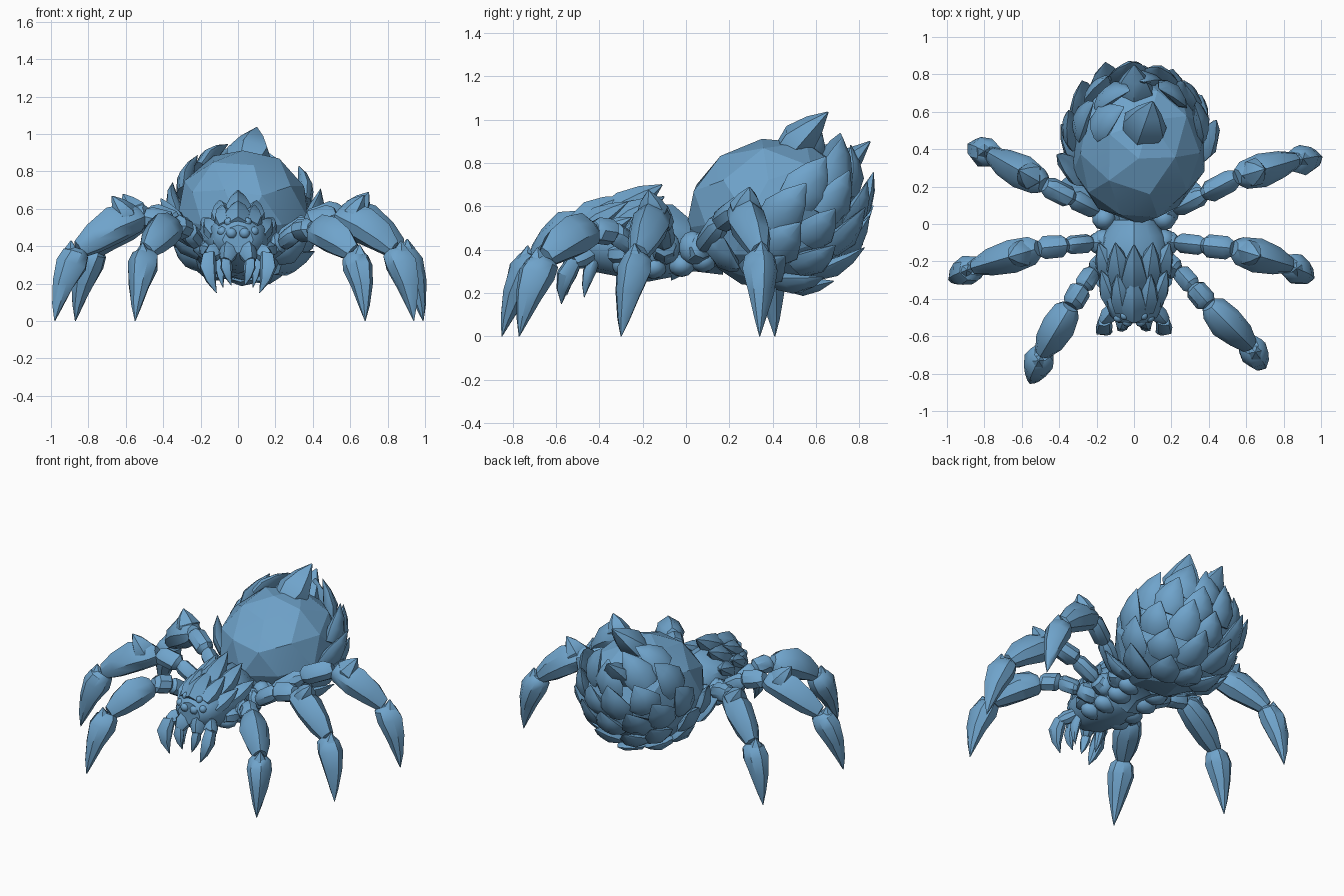
import bpy, bmesh, math, random
from mathutils import Vector as V, Matrix

random.seed(4)
if "Cube" in bpy.data.objects:
    bpy.data.objects.remove(bpy.data.objects["Cube"])

blue = bpy.data.materials.new("steel_blue")
blue.use_nodes = True
colour = (0.16, 0.37, 0.60, 1)
blue.diffuse_color = colour
blue.node_tree.nodes["Principled BSDF"].inputs["Base Color"].default_value = colour


def finish(bm, name, angle=36):
    bmesh.ops.recalc_face_normals(bm, faces=bm.faces)
    mesh = bpy.data.meshes.new(name)
    bm.to_mesh(mesh)
    bm.free()
    mesh.materials.append(blue)
    obj = bpy.data.objects.new(name, mesh)
    bpy.context.collection.objects.link(obj)
    bpy.ops.object.select_all(action="DESELECT")
    obj.select_set(True)
    bpy.context.view_layer.objects.active = obj
    bpy.ops.object.shade_smooth_by_angle(angle=math.radians(angle))
    return obj


def limb(bm, a, b, profile, up=(0, 0, 1), bend=0, flat=1, ridge=1.2, n=8, jitter=0.06):
    """Faceted tube from a to b; profile holds (position, radius) pairs."""
    a, b = V(a), V(b)
    d = (b - a).normalized()
    side = d.cross(V(up)).normalized()
    top = side.cross(d)
    rings = []
    for t, r in profile:
        centre = a.lerp(b, t) + top * bend * math.sin(math.pi * t)
        ring = []
        for i in range(n):
            ang = 2 * math.pi * i / n
            k = r * random.uniform(1 - jitter, 1 + jitter) * (ridge if i == 0 else 1)
            ring.append(bm.verts.new(centre + top * k * flat * math.cos(ang)
                                     + side * k * math.sin(ang)))
        rings.append(ring)
    for r0, r1 in zip(rings, rings[1:]):
        for i in range(n):
            j = (i + 1) % n
            bm.faces.new((r0[i], r0[j], r1[j], r1[i]))
    bm.faces.new(rings[0])
    bm.faces.new(rings[-1])


def ball(bm, pos, radius, scale=(1, 1, 1)):
    m = Matrix.Translation(pos) @ Matrix.Diagonal((*scale, 1))
    bmesh.ops.create_icosphere(bm, subdivisions=2, radius=radius, matrix=m)


def spike_profile(r):
    return [(0, r * 0.8), (0.35, r), (0.7, r * 0.6), (1, r * 0.04)]


# Abdomen core: faceted, slightly boxy egg
CENTRE, RADII = V((0.025, 0.405, 0.565)), V((0.36, 0.395, 0.35))
TILT = Matrix.Rotation(math.radians(9), 3, "X")


def shell(n):
    return CENTRE + TILT @ V([n[i] * RADII[i] for i in range(3)])


bm = bmesh.new()
bmesh.ops.create_icosphere(bm, subdivisions=2, radius=1)
for v in bm.verts:
    n = v.co.normalized()
    v.co = shell(n * random.uniform(0.99, 1.04))
finish(bm, "abdomen", 17)

# Broad overlapping scales wrapped around the back, sides and belly
POLE, BARE = V((0.08, 0.60, 0.80)).normalized(), V((0, -0.7, 0.7)).normalized()
E1 = POLE.cross(V((1, 0, 0))).normalized()
E2 = POLE.cross(E1)
bm = bmesh.new()
for row, polar in enumerate((34, 58, 82, 106, 130)):
    p = math.radians(polar)
    count = round(13 * math.sin(p))
    for i in range(count):
        az = 2 * math.pi * (i + 0.5 * (row % 2) + random.uniform(-0.12, 0.12)) / count
        n = POLE * math.cos(p) + (E1 * math.cos(az) + E2 * math.sin(az)) * math.sin(p)
        if n.dot(BARE) > 0.2:
            continue
        tangent = (POLE - n * POLE.dot(n)).normalized()
        out = (shell(n) - CENTRE).normalized()
        base = shell(n * 0.93) - tangent * 0.08
        size = random.uniform(0.21, 0.27)
        lift = 0.2 if n.z < -0.4 else 0.38
        limb(bm, base, base + (tangent + out * lift).normalized() * size,
             spike_profile(0.105), up=out, flat=0.38, ridge=1.25, bend=0.015)
# Tall crest thorn and rear thorns
limb(bm, (0.03, 0.46, 0.83), (0.10, 0.655, 1.035), spike_profile(0.13), flat=0.6, n=6)
limb(bm, (0.0, 0.62, 0.68), (0.0, 0.85, 0.90), spike_profile(0.12), flat=0.6, n=6)
finish(bm, "abdomen_scales", 45)

# Thorax, head and waist
bm = bmesh.new()
limb(bm, (0, -0.53, 0.435), (0, 0.02, 0.43),
     [(0, 0.08), (0.06, 0.12), (0.2, 0.155), (0.45, 0.175), (0.65, 0.19), (0.85, 0.17), (1, 0.11)],
     flat=0.92, ridge=1.1, n=12)
finish(bm, "thorax")
bm = bmesh.new()
limb(bm, (0, -0.08, 0.40), (0, 0.16, 0.42), [(0, 0.15), (0.4, 0.11), (1, 0.14)], ridge=1)
for s in (-1, 1):
    for y, z in ((-0.28, 0.33), (-0.15, 0.32), (-0.02, 0.33), (0.08, 0.35)):
        ball(bm, (s * 0.10, y, z), 0.07, (1.2, 0.9, 0.8))
    for y in (-0.22, -0.09, 0.03):
        ball(bm, (s * 0.16, y, 0.41), 0.065, (1, 1, 1.2))
finish(bm, "waist_and_hip_plates")

# Crown of broad thorns sweeping up and back over the thorax
bm = bmesh.new()
limb(bm, (0, -0.36, 0.53), (0, -0.11, 0.70), spike_profile(0.075), n=6)
limb(bm, (0, -0.49, 0.50), (0, -0.29, 0.645), spike_profile(0.075), n=6)
for s in (-1, 1):
    for a, b, r in (((0.07, -0.32, 0.51), (0.10, -0.10, 0.645), 0.075),
                    ((0.06, -0.46, 0.50), (0.09, -0.27, 0.62), 0.065),
                    ((0.12, -0.28, 0.45), (0.19, -0.10, 0.55), 0.07),
                    ((0.11, -0.42, 0.45), (0.175, -0.25, 0.55), 0.06),
                    ((0.13, -0.34, 0.38), (0.205, -0.21, 0.38), 0.06)):
        limb(bm, (s * a[0], a[1], a[2]), (s * b[0], b[1], b[2]),
             spike_profile(r), n=6, flat=0.8)
finish(bm, "thorax_thorns", 45)

# Eyes, jaws and fangs
bm = bmesh.new()
for s in (-1, 1):
    for x, y, z, r in ((0.035, -0.52, 0.47, 0.03), (0.085, -0.50, 0.48, 0.026),
                       (0.05, -0.49, 0.53, 0.024), (0.11, -0.47, 0.43, 0.026)):
        ball(bm, (s * x, y, z), r)
finish(bm, "eyes", 50)
bm = bmesh.new()
for s in (-1, 1):
    # Inner jaws
    limb(bm, (s * 0.04, -0.47, 0.42), (s * 0.065, -0.54, 0.32), [(0, 0.04), (0.6, 0.05), (1, 0.03)])
    limb(bm, (s * 0.065, -0.53, 0.34), (s * 0.035, -0.55, 0.19), spike_profile(0.032), up=(s, -1, 0), bend=0.012)
    # Outer pincers
    limb(bm, (s * 0.10, -0.44, 0.38), (s * 0.165, -0.52, 0.34), [(0, 0.035), (0.6, 0.045), (1, 0.03)])
    limb(bm, (s * 0.155, -0.51, 0.36), (s * 0.115, -0.575, 0.15), spike_profile(0.045), up=(s, -1, 0), bend=0.03)
    # Small rear fangs
    limb(bm, (s * 0.09, -0.42, 0.36), (s * 0.08, -0.47, 0.18), spike_profile(0.03), up=(s, -1, 0), bend=0.015)
finish(bm, "jaws_and_fangs")

# Legs: hip, thigh, knee, ankle, tip
HIP = [(0, 0.05), (0.4, 0.065), (0.85, 0.055), (1, 0.035)]
THIGH = [(0, 0.035), (0.08, 0.05), (0.42, 0.052), (0.5, 0.038),
         (0.58, 0.06), (0.9, 0.06), (1, 0.04)]
SHIN = [(0, 0.045), (0.1, 0.075), (0.4, 0.092), (0.75, 0.075), (1, 0.045)]
CLAW = [(0, 0.045), (0.06, 0.07), (0.22, 0.082), (0.5, 0.06), (0.8, 0.028), (1, 0.002)]
LEGS = {
    "left_front": ((0.14, -0.2, 0.38), (0.24, -0.25, 0.42), (0.40, -0.43, 0.49), (0.62, -0.65, 0.36), (0.68, -0.77, 0)),
    "left_middle": ((0.12, -0.1, 0.38), (0.23, -0.1, 0.43), (0.53, -0.13, 0.57), (0.83, -0.22, 0.38), (0.94, -0.30, 0)),
    "left_back": ((0.12, 0.02, 0.38), (0.22, 0.08, 0.42), (0.55, 0.25, 0.59), (0.86, 0.34, 0.39), (0.99, 0.34, 0)),
    "right_front": ((-0.14, -0.2, 0.38), (-0.22, -0.25, 0.42), (-0.34, -0.44, 0.51), (-0.49, -0.69, 0.37), (-0.55, -0.85, 0)),
    "right_middle": ((-0.12, -0.1, 0.38), (-0.23, -0.1, 0.43), (-0.51, -0.13, 0.56), (-0.85, -0.23, 0.38), (-0.98, -0.30, 0)),
    "right_back": ((-0.12, 0.02, 0.38), (-0.2, 0.07, 0.42), (-0.48, 0.21, 0.58), (-0.76, 0.37, 0.38), (-0.87, 0.41, 0)),
}
for name, points in LEGS.items():
    hip, thigh, knee, ankle, tip = map(V, points)
    bm = bmesh.new()
    limb(bm, hip, thigh, HIP)
    limb(bm, thigh, knee, THIGH, ridge=1.1, bend=0.02)
    finish(bm, name + "_thigh")
    bm = bmesh.new()
    limb(bm, knee, ankle, SHIN, bend=0.02)
    if "front" not in name:
        # Thorn rising from the shin
        mid = knee.lerp(ankle, 0.48)
        limb(bm, knee.lerp(ankle, 0.2), mid + V((0, 0, 0.195)), spike_profile(0.08), flat=0.8, n=6)
    finish(bm, name + "_shin")
    bm = bmesh.new()
    out = V((tip.x - knee.x, tip.y - knee.y, 0)).normalized()
    limb(bm, ankle, tip, CLAW, up=out, bend=0.022, ridge=1.1)
    # Heel point over the ankle
    limb(bm, ankle.lerp(tip, 0.3), ankle + out * 0.045 + V((0, 0, 0.05)), spike_profile(0.065), up=out, n=6)
    finish(bm, name + "_claw")
